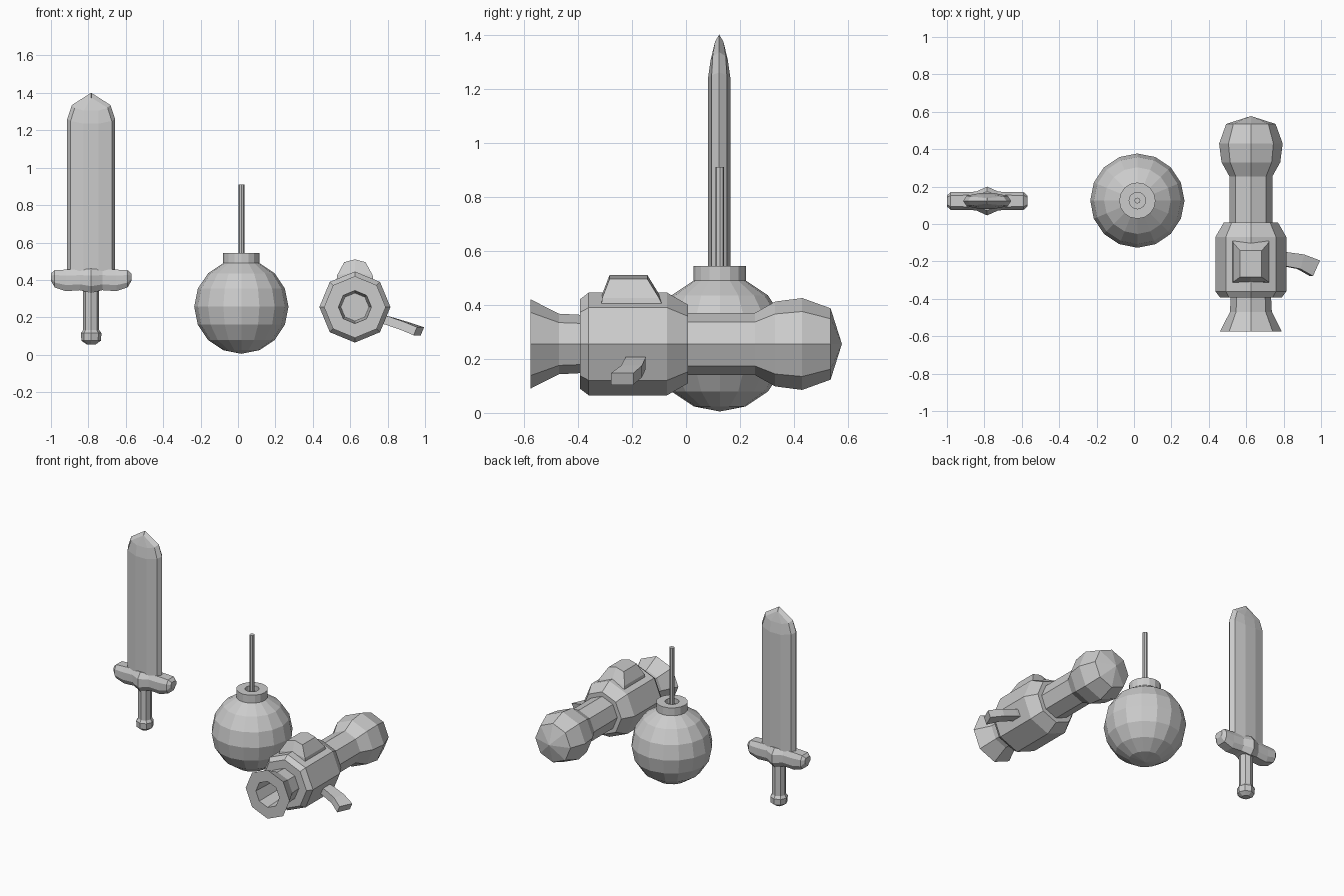
import bpy, bmesh
from math import sin, cos, pi

if "Cube" in bpy.data.objects:
    bpy.data.objects.remove(bpy.data.objects["Cube"])


def loft(name, rings):
    """Skin a list of equal-sized point rings; a one-point ring closes to a tip."""
    bm = bmesh.new()
    vs = [[bm.verts.new(p) for p in ring] for ring in rings]
    for a, b in zip(vs, vs[1:]):
        n = max(len(a), len(b))
        for i in range(n):
            j = (i + 1) % n
            if len(a) == 1:
                bm.faces.new((a[0], b[j], b[i]))
            elif len(b) == 1:
                bm.faces.new((a[i], a[j], b[0]))
            else:
                bm.faces.new((a[i], a[j], b[j], b[i]))
    for ring in (vs[0], vs[-1]):
        if len(ring) > 2:
            bm.faces.new(ring)
    bmesh.ops.remove_doubles(bm, verts=bm.verts, dist=1e-5)
    bmesh.ops.recalc_face_normals(bm, faces=bm.faces)
    me = bpy.data.meshes.new(name)
    bm.to_mesh(me)
    bm.free()
    ob = bpy.data.objects.new(name, me)
    bpy.context.collection.objects.link(ob)
    return ob


def lathe(name, profile, n, a, b, axis='Z'):
    """Turn (position, radius) pairs about a Z axis at x,y or a Y axis at x,z."""
    rings = []
    for h, r in profile:
        pts = []
        for i in range(n if r else 1):
            u, v = a + r * cos(2 * pi * i / n), b + r * sin(2 * pi * i / n)
            pts.append((u, v, h) if axis == 'Z' else (u, h, v))
        rings.append(pts)
    return loft(name, rings)


# --- Sword ---
SX, SY = -0.785, 0.123


def blade_ring(edge, shoulder, ridge):
    """Ten-point blade section from (x, half thickness, z) of three columns."""
    right = [(shoulder[0], -shoulder[1], shoulder[2]), (edge[0], 0, edge[2]), shoulder]
    pts = [(ridge[0], -ridge[1], ridge[2])] + right + [ridge]
    pts += [(-x, -y, z) for x, y, z in pts]
    return [(SX + x, SY + y, z) for x, y, z in pts]


loft("sword_blade", [
    blade_ring((.128, 0, .42), (.11, .028, .42), (.04, .042, .42)),
    blade_ring((.128, 0, 1.26), (.11, .028, 1.25), (.04, .042, 1.235)),
    blade_ring((.103, 0, 1.335), (.088, .024, 1.32), (.04, .032, 1.305)),
    blade_ring((.001, 0, 1.40), (.001, .015, 1.375), (.0005, .016, 1.372)),
])

# Cross guard: bevelled sections along x (offset, half depth, bottom, top)
half = [(.215, .03, .395, .435), (.195, .047, .36, .452), (.135, .047, .34, .455),
        (.06, .05, .345, .457), (0, .077, .33, .46)]
guard = []
for x, d, lo, hi in [(-x, d, lo, hi) for x, d, lo, hi in half] + half[-2::-1]:
    e, m = (hi - lo) * .28, d * .65
    guard.append([(SX + x, SY + y, z) for y, z in (
        (-m, lo), (m, lo), (d, lo + e), (d, hi - e),
        (m, hi), (-m, hi), (-d, hi - e), (-d, lo + e))])
loft("sword_guard", guard)

lathe("sword_grip", [(.056, .025), (.075, .052), (.115, .055), (.132, .043), (.37, .043)],
      8, SX, SY)

# --- Bomb ---
BX, BY = 0.018, 0.125
lathe("bomb_shell", [(.257 - .252 * cos(pi * i / 8),
                      .252 * sin(pi * i / 8) if 0 < i < 8 else 0) for i in range(9)],
      16, BX, BY)
lathe("bomb_collar", [(.47, .097), (.543, .097), (.543, .044), (.51, .044)], 16, BX, BY)
lathe("bomb_fuse", [(.49, .016), (.91, .016)], 8, BX, BY)

# --- Hand cannon ---
CX, CZ = 0.625, 0.255
lathe("cannon_body", [
    (-.30, 0), (-.30, .075), (-.575, .088), (-.575, .165), (-.47, .112), (-.393, .108),
    (-.393, .165), (-.36, .19), (-.07, .19), (.008, .145), (.008, .115), (.255, .115),
    (.33, .157), (.43, .17), (.535, .132), (.577, 0)], 8, CX, CZ, 'Y')

# Sight block on top of the body
def block_ring(w, y0, y1, side, mid):
    return [(CX + x, y, z) for x, y, z in (
        (-w, y0, side), (0, y0, mid), (w, y0, side),
        (w, y1, side), (0, y1, mid), (-w, y1, side))]


loft("cannon_sight", [block_ring(.10, -.315, -.08, .385, .40),
                      block_ring(.095, -.31, -.10, .425, .44),
                      block_ring(.057, -.283, -.143, .495, .51)])

# Side lever: slanted bar bending forward and down
lever = []
for xf, yf, xb, yb, zt in [(.72, -.22, .72, -.145, .225), (.81, -.225, .815, -.15, .203),
                           (.89, -.24, .91, -.163, .175), (.957, -.278, .995, -.195, .147)]:
    lever.append([(xf, yf, zt), (xb, yb, zt),
                  (xb - .018, yb, zt - .043), (xf - .018, yf, zt - .043)])
loft("cannon_lever", lever)
